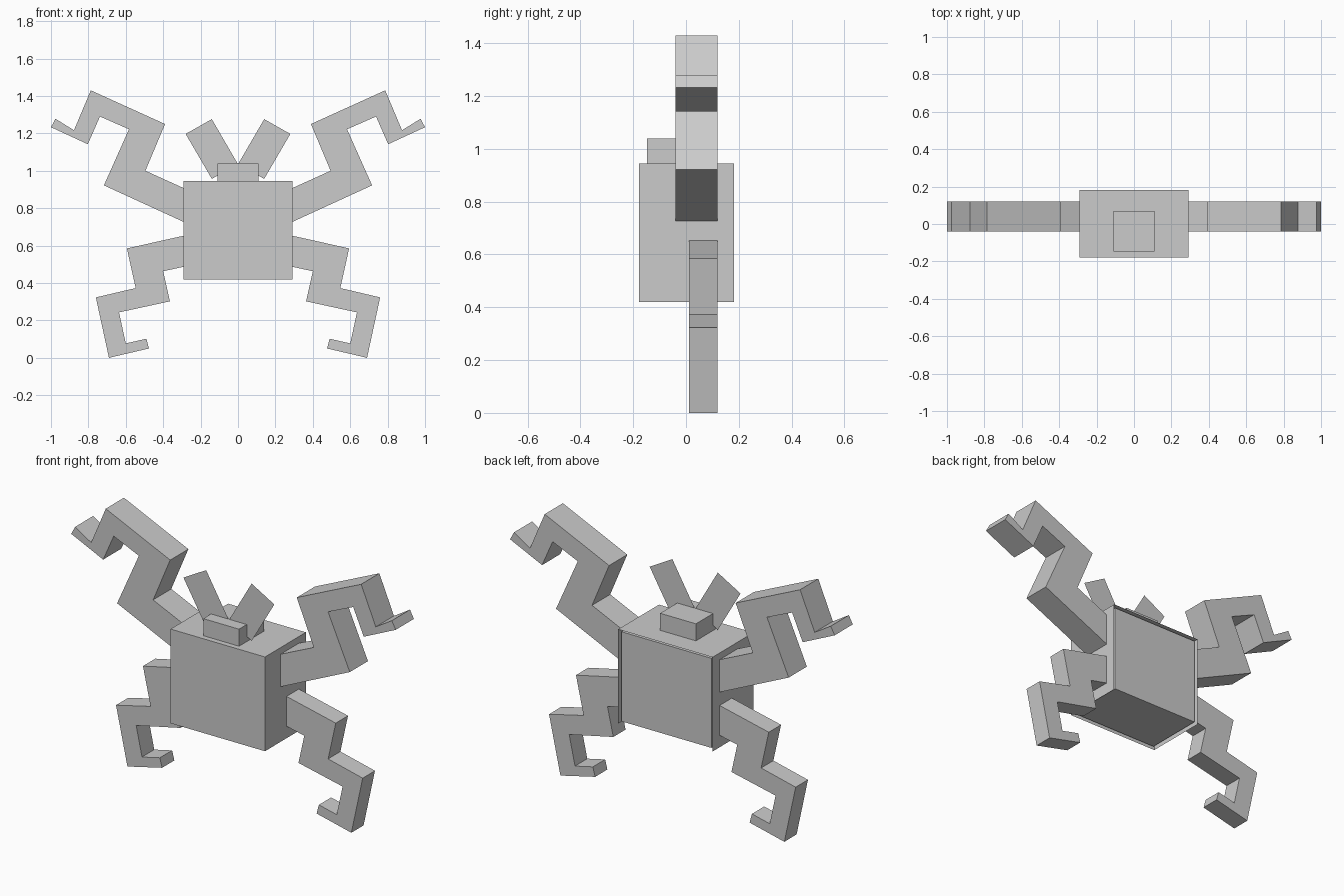
import bpy
import bmesh

if "Cube" in bpy.data.objects:
    bpy.data.objects.remove(bpy.data.objects["Cube"])

grey = bpy.data.materials.new("plain grey")
grey.diffuse_color = (0.6, 0.6, 0.6, 1)
grey.use_nodes = True
grey.node_tree.nodes["Principled BSDF"].inputs["Base Color"].default_value = grey.diffuse_color


def finish(name, bm):
    mesh = bpy.data.meshes.new(name)
    bm.to_mesh(mesh)
    bm.free()
    mesh.materials.append(grey)
    obj = bpy.data.objects.new(name, mesh)
    bpy.context.collection.objects.link(obj)
    return obj


def box(name, lo, hi, open_sides=()):
    """Box between two corners; faces pointing along open_sides are left out."""
    bm = bmesh.new()
    bmesh.ops.create_cube(bm, size=1)
    for v in bm.verts:
        for i in range(3):
            v.co[i] = hi[i] if v.co[i] > 0 else lo[i]
    bm.normal_update()
    gone = [f for f in bm.faces
            if any(f.normal.dot(d) > 0.9 for d in open_sides)]
    bmesh.ops.delete(bm, geom=gone, context='FACES')
    return finish(name, bm)


def limb(name, outline, y0, y1, side):
    """Front-view outline, mirrored by side, extruded from y0 to y1 (flat if equal)."""
    bm = bmesh.new()
    face = bm.faces.new([bm.verts.new((side * x, y0, z)) for x, z in outline])
    if y1 > y0:
        new = bmesh.ops.extrude_face_region(bm, geom=[face], use_keep_orig=True)["geom"]
        for v in new:
            if isinstance(v, bmesh.types.BMVert):
                v.co.y = y1
        bmesh.ops.recalc_face_normals(bm, faces=bm.faces)
    elif side < 0:
        face.normal_flip()
    return finish(name, bm)


# Body: outer shell open at the back and bottom, with a slightly smaller core
box("body_shell", (-0.291, -0.178, 0.42), (0.291, 0.182, 0.945),
    [(0, 1, 0), (0, 0, -1)])
box("body_core", (-0.277, -0.169, 0.433), (0.277, 0.173, 0.932))

# Head
box("head", (-0.11, -0.148, 0.945), (0.11, 0.07, 1.04))

# Outlines in the front plane
arm = [(0.285, 0.905), (0.495, 1.0), (0.39, 1.25), (0.787, 1.43), (0.877, 1.217),
       (0.976, 1.278), (1.0, 1.233), (0.803, 1.142), (0.738, 1.29), (0.583, 1.222),
       (0.717, 0.922), (0.285, 0.724)]
leg = [(0.285, 0.654), (0.594, 0.585), (0.547, 0.373), (0.76, 0.323), (0.69, 0.0),
       (0.476, 0.05), (0.49, 0.102), (0.60, 0.077), (0.636, 0.243), (0.364, 0.302),
       (0.40, 0.463), (0.285, 0.488)]
ear = [(0.0, 1.035), (0.14, 0.957), (0.28, 1.197), (0.14, 1.276)]

# Limbs and flat ears on both sides
for label, side in (("right", 1), ("left", -1)):
    limb(label + "_arm", arm, -0.04, 0.12, side)
    limb(label + "_leg", leg, 0.012, 0.12, side)
    limb(label + "_ear", ear, -0.08, -0.08, side)
